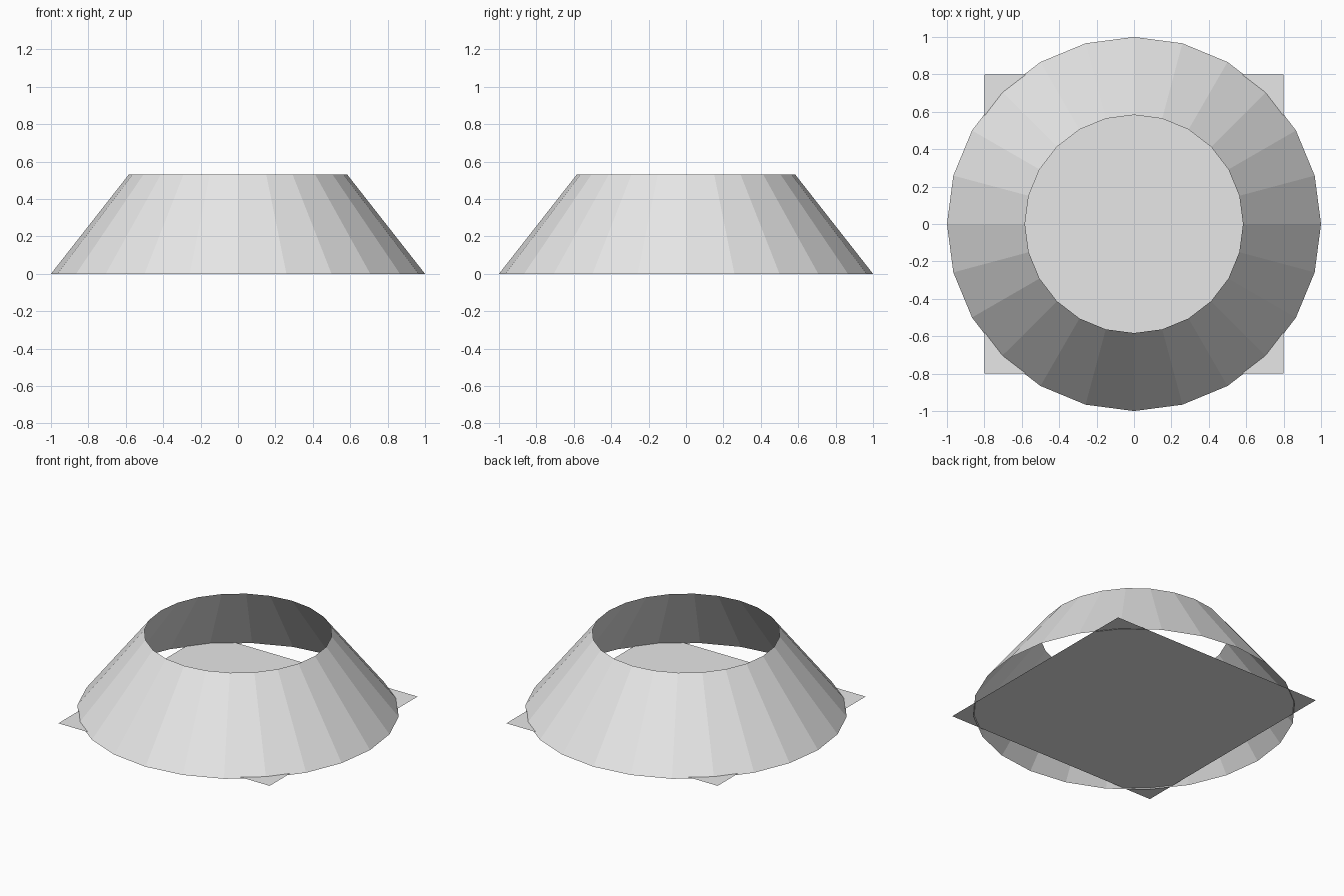
import bpy

if "Cube" in bpy.data.objects:
    bpy.data.objects.remove(bpy.data.objects["Cube"], do_unlink=True)

SIDES = 24
BASE_RADIUS, TOP_RADIUS, HEIGHT = 1.0, 0.583, 0.532
PLATE_SIZE, PLATE_Z = 1.6, 0.007

# Single plain grey
grey = bpy.data.materials.new("light_grey")
grey.use_nodes = True
colour = (0.8, 0.8, 0.8, 1.0)
grey.diffuse_color = colour
grey.node_tree.nodes["Principled BSDF"].inputs["Base Color"].default_value = colour


def finish(name):
    obj = bpy.context.object
    obj.name = obj.data.name = name
    obj.data.materials.append(grey)
    bpy.ops.object.shade_flat()
    return obj


# Open-ended tapered wall
bpy.ops.mesh.primitive_cone_add(
    vertices=SIDES, radius1=BASE_RADIUS, radius2=TOP_RADIUS, depth=HEIGHT,
    end_fill_type='NOTHING', location=(0, 0, HEIGHT / 2))
finish("tapered_wall")

# Square floor sheet whose corners poke through the wall
bpy.ops.mesh.primitive_plane_add(size=PLATE_SIZE, location=(0, 0, PLATE_Z))
finish("floor_plate")
